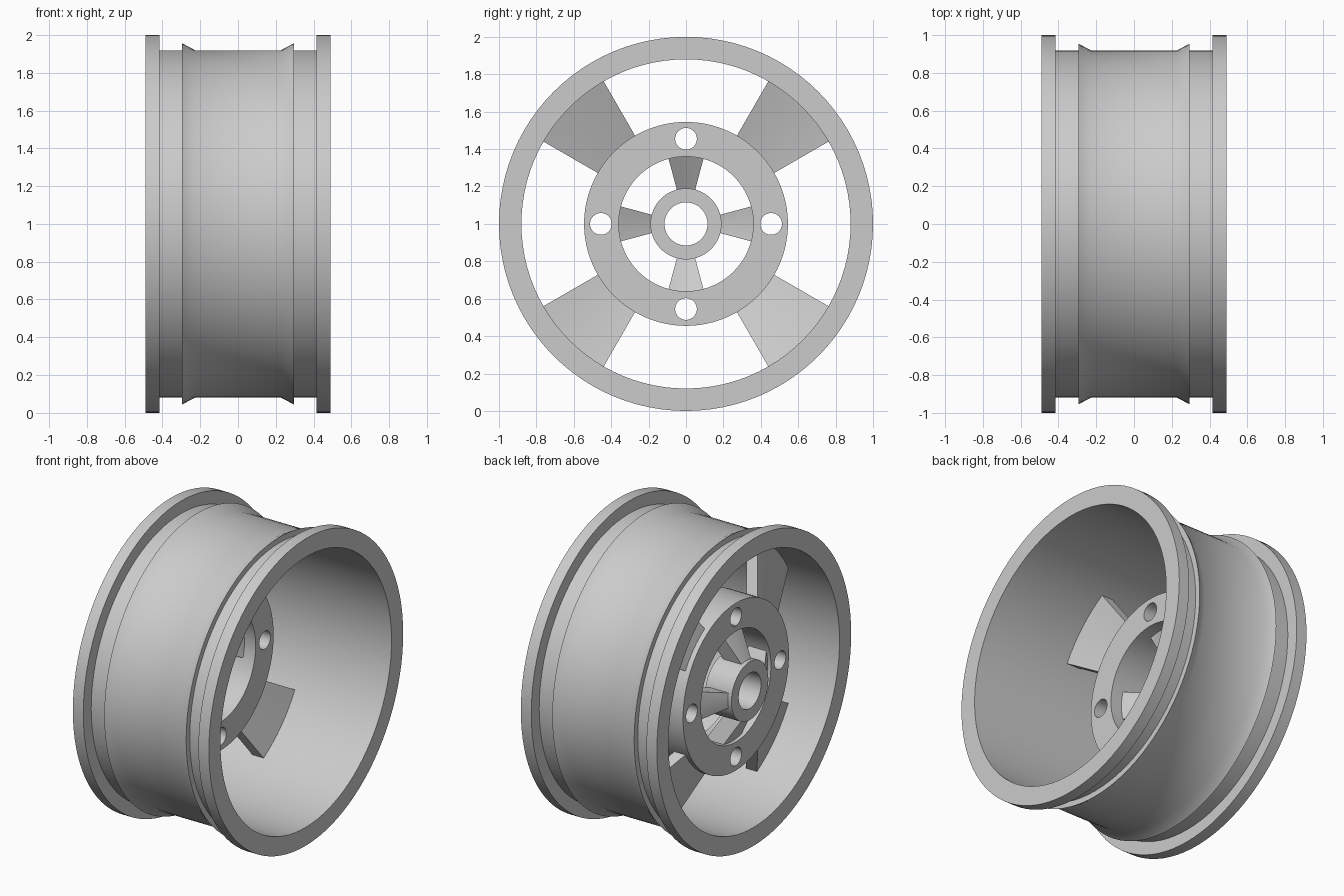
import bpy, bmesh
from math import sin, cos, pi, radians

cube = bpy.data.objects.get("Cube")
if cube:
    bpy.data.objects.remove(cube)

grey = bpy.data.materials.new("light_grey_metal")
grey.use_nodes = True
grey.diffuse_color = (0.6, 0.6, 0.6, 1)
grey.node_tree.nodes["Principled BSDF"].inputs["Base Color"].default_value = (0.6, 0.6, 0.6, 1)

AXLE_Z = 1.0


def sweep(name, profile, start=0.0, end=2 * pi, steps=96):
    """Turn a closed (radius, x) profile about the axle, fully or as a wedge."""
    full = end - start > 6.28
    bm = bmesh.new()
    rings = []
    for i in range(steps if full else steps + 1):
        a = start + (end - start) * i / steps
        rings.append([bm.verts.new((x, r * cos(a), AXLE_Z + r * sin(a))) for r, x in profile])
    n = len(profile)
    pairs = list(zip(rings, rings[1:]))
    if full:
        pairs.append((rings[-1], rings[0]))
    for p, q in pairs:
        for j in range(n):
            k = (j + 1) % n
            bm.faces.new((p[j], p[k], q[k], q[j]))
    if not full:
        bm.faces.new(rings[0])
        bm.faces.new(rings[-1])
    bmesh.ops.recalc_face_normals(bm, faces=bm.faces)
    mesh = bpy.data.meshes.new(name)
    bm.to_mesh(mesh)
    bm.free()
    mesh.materials.append(grey)
    obj = bpy.data.objects.new(name, mesh)
    bpy.context.collection.objects.link(obj)
    return obj


def activate(obj):
    bpy.ops.object.select_all(action='DESELECT')
    obj.select_set(True)
    bpy.context.view_layer.objects.active = obj


parts = []

# Barrel with end flanges and bead humps: mirrored outer half profile
half = [(1.0, 0.49), (1.0, 0.415), (0.918, 0.415), (0.918, 0.295), (0.955, 0.295), (0.918, 0.225)]
outer = half + [(r, -x) for r, x in reversed(half)]
parts.append(sweep("rim_barrel", outer + [(0.88, -0.49), (0.88, 0.49)]))

# Bolt ring
bolt_ring = sweep("bolt_ring", [(0.36, -0.36), (0.545, -0.36), (0.545, -0.125), (0.36, -0.125)])
parts.append(bolt_ring)

# Four bolt holes
for i in range(4):
    a = i * pi / 2
    bpy.ops.mesh.primitive_cylinder_add(
        vertices=40, radius=0.058, depth=0.5, rotation=(0, pi / 2, 0),
        location=(-0.24, 0.455 * cos(a), AXLE_Z + 0.455 * sin(a)))
    cutter = bpy.context.object
    cutter.name = "hole_cutter"
    cutter.hide_render = True
    cutter.data.materials.append(grey)
    activate(bolt_ring)
    cut = bolt_ring.modifiers.new("bolt_hole", 'BOOLEAN')
    cut.operation = 'DIFFERENCE'
    cut.solver = 'EXACT'
    cut.object = cutter
    bpy.ops.object.modifier_apply(modifier=cut.name)
    bpy.data.objects.remove(cutter)

# Centre hub with axle bore
parts.append(sweep("centre_hub", [(0.115, -0.46), (0.19, -0.46), (0.19, -0.27), (0.115, -0.27)]))

# Sloping wedge spokes, outer set on the diagonals and inner set on the axes
outer_spoke = [(0.535, -0.33), (0.89, -0.2), (0.89, -0.12), (0.535, -0.25)]
inner_spoke = [(0.18, -0.44), (0.37, -0.33), (0.37, -0.2), (0.18, -0.31)]
spread = radians(15)
for i in range(4):
    a = i * pi / 2
    parts.append(sweep("inner_spoke", inner_spoke, a - spread, a + spread, 8))
    a += pi / 4
    parts.append(sweep("outer_spoke", outer_spoke, a - spread, a + spread, 8))

for obj in parts:
    activate(obj)
    bpy.ops.object.shade_smooth_by_angle(angle=radians(30))
